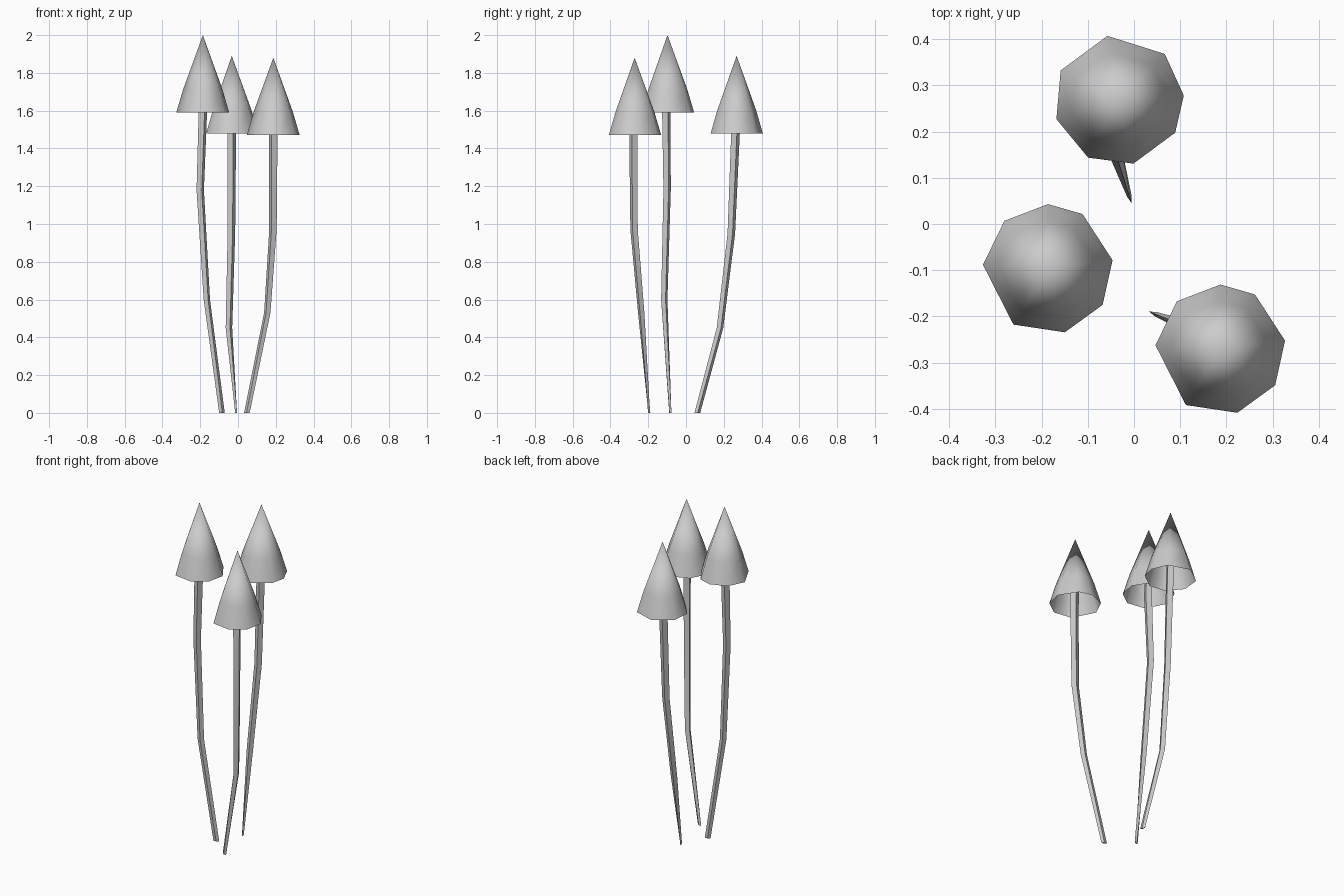
import bpy, bmesh
from math import cos, sin, radians, atan2, pi

if "Cube" in bpy.data.objects:
    bpy.data.objects.remove(bpy.data.objects["Cube"])


def finish(name, bm, angle):
    bmesh.ops.recalc_face_normals(bm, faces=bm.faces)
    mesh = bpy.data.meshes.new(name)
    bm.to_mesh(mesh)
    bm.free()
    obj = bpy.data.objects.new(name, mesh)
    bpy.context.collection.objects.link(obj)
    bpy.ops.object.select_all(action='DESELECT')
    obj.select_set(True)
    bpy.context.view_layer.objects.active = obj
    bpy.ops.object.shade_smooth_by_angle(angle=radians(angle))


def bridge(bm, lower, upper):
    n = len(lower)
    for i in range(n):
        j = (i + 1) % n
        bm.faces.new((lower[i], lower[j], upper[j], upper[i]))


def stem(name, path):
    # four-sided stalk, pinched at the foot and thicker toward the cap
    bm = bmesh.new()
    (x0, y0, _), (x1, y1, _) = path[:2]
    lean = atan2(y1 - y0, x1 - x0)
    sizes = [(0.016, 0.005), (0.018, 0.018), (0.021, 0.021), (0.024, 0.024), (0.024, 0.024)]
    rings = []
    for (x, y, z), size in zip(path, sizes):
        ring = []
        for k in range(4):
            a = lean + k * pi / 2
            r = size[k % 2]
            ring.append(bm.verts.new((x + r * cos(a), y + r * sin(a), z)))
        rings.append(ring)
    for lower, upper in zip(rings, rings[1:]):
        bridge(bm, lower, upper)
    bm.faces.new(rings[0])
    bm.faces.new(rings[-1])
    finish(name, bm, 50)


def cap(name, centre, angles):
    # hollow eight-sided cone, slightly swollen above the rim
    x, y, z = centre
    bm = bmesh.new()
    rings = [[bm.verts.new((x + r * cos(radians(a)), y + r * sin(radians(a)), z + h))
              for a in angles] for r, h in ((0.141, 0), (0.105, 0.122))]
    bridge(bm, *rings)
    apex = bm.verts.new((x, y, z + 0.41 - 0.0))
    for i in range(len(angles)):
        bm.faces.new((rings[1][i], rings[1][(i + 1) % len(angles)], apex))
    finish(name, bm, 60)


rim_a = (8, 58, 90, 132, 176, 238, 285, 327)
rim_b = (4, 45, 100, 153, 197, 242, 283, 330)
mushrooms = {
    "left": ((-0.186, -0.098, 1.59), rim_a,
             [(-0.085, -0.083, 0), (-0.165, -0.115, 0.6), (-0.20, -0.10, 1.18)]),
    "back": ((-0.033, 0.268, 1.48), rim_b,
             [(-0.01, 0.06, 0), (-0.048, 0.18, 0.45), (-0.035, 0.24, 0.95)]),
    "right": ((0.187, -0.272, 1.47), rim_a,
              [(0.047, -0.195, 0), (0.155, -0.237, 0.53), (0.185, -0.275, 0.97)]),
}
for side, (centre, rim, path) in mushrooms.items():
    x, y, z = centre
    top = [(x, y - 0.006, z), (x, y, z + 0.12)]
    stem(side + "_stem", path + top)
    cap(side + "_cap", centre, rim)
